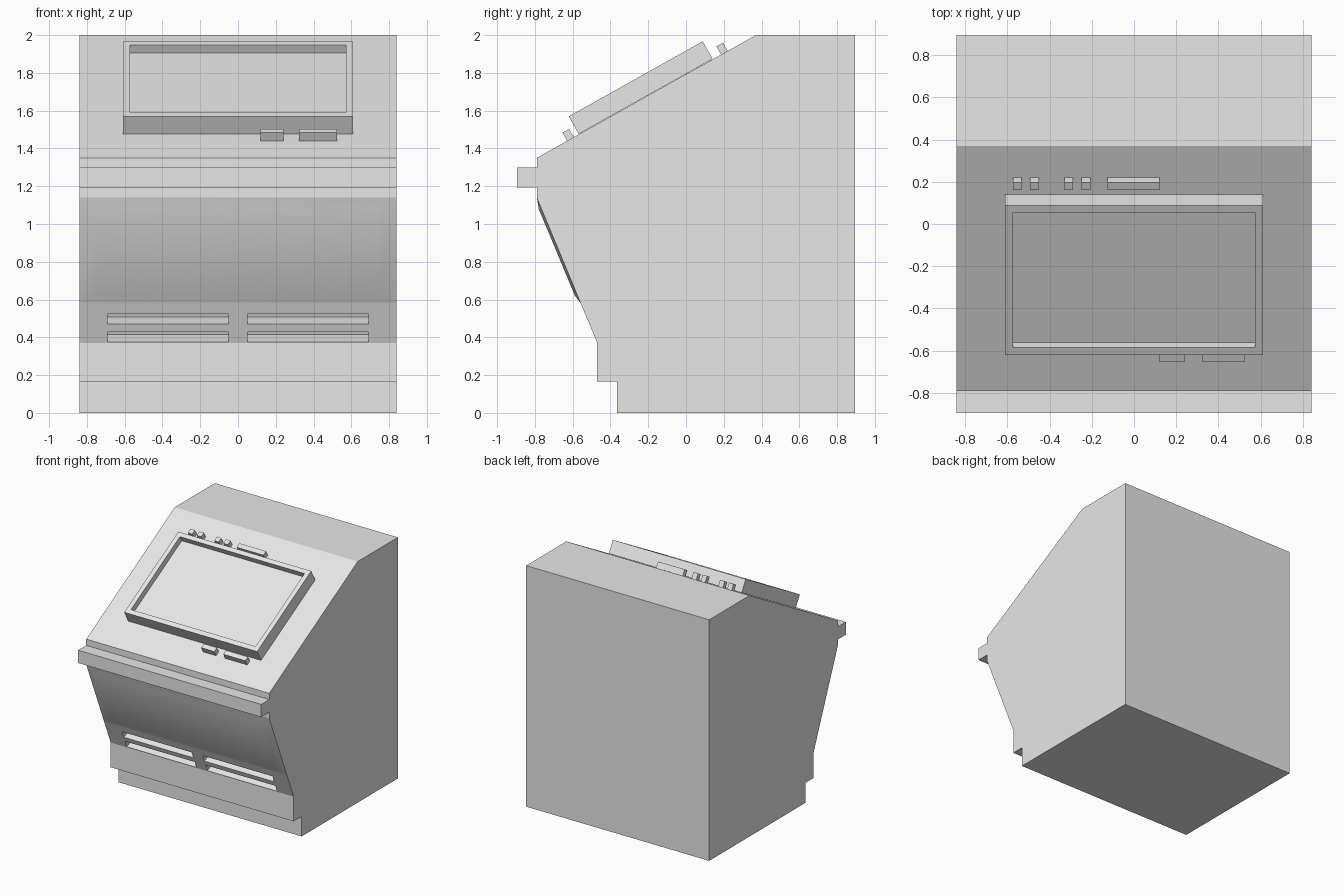
import bpy, bmesh, math
from mathutils import Vector

if "Cube" in bpy.data.objects:
    bpy.data.objects.remove(bpy.data.objects["Cube"])

grey = bpy.data.materials.new("light_grey")
grey.diffuse_color = (0.8, 0.8, 0.8, 1)
grey.use_nodes = True
grey.node_tree.nodes["Principled BSDF"].inputs["Base Color"].default_value = grey.diffuse_color


def make(name, verts, faces):
    me = bpy.data.meshes.new(name)
    me.from_pydata(verts, [], faces)
    bm = bmesh.new()
    bm.from_mesh(me)
    if len(faces) > 5:
        bmesh.ops.recalc_face_normals(bm, faces=bm.faces)
    bm.to_mesh(me)
    bm.free()
    me.materials.append(grey)
    ob = bpy.data.objects.new(name, me)
    bpy.context.collection.objects.link(ob)
    return ob


def extrude_x(name, profile, x0, x1):
    """Sweep a (y, z) outline from x0 to x1."""
    n = len(profile)
    verts = [(x, y, z) for x in (x0, x1) for y, z in profile]
    faces = [list(range(n)), list(range(n, 2 * n))]
    faces += [[i, (i + 1) % n, n + (i + 1) % n, n + i] for i in range(n)]
    return make(name, verts, faces)


def slope_box(name, start, end, x, u, h):
    """Box lying on the slope start->end: x range, range along slope, height range."""
    o, d = Vector(start), (Vector(end) - Vector(start)).normalized()
    n = Vector((-d.y, d.x))
    pts = [o + d * a + n * b for a, b in ((u[0], h[0]), (u[1], h[0]), (u[1], h[1]), (u[0], h[1]))]
    return extrude_x(name, [tuple(p) for p in pts], *x)


def cut(target, cutter):
    m = target.modifiers.new("cut", 'BOOLEAN')
    m.operation, m.solver, m.object = 'DIFFERENCE', 'EXACT', cutter
    cutter.hide_render = True
    cutter.hide_viewport = True
    cutter.display_type = 'WIRE'


# Cabinet body
DESK = ((-0.79, 1.35), (0.37, 2.0))      # sloped control panel
FRONT = ((-0.47, 0.37), (-0.79, 1.14))   # leaning lower front
body = extrude_x("cabinet", [
    (0.895, 0), (0.895, 2), DESK[1], DESK[0], (-0.79, 1.298), (-0.895, 1.298),
    (-0.895, 1.192), (-0.79, 1.192), FRONT[1], FRONT[0], (-0.47, 0.165),
    (-0.365, 0.165), (-0.365, 0)], -0.84, 0.84)

# Vent slots in the lower front
for u0 in (0.006, 0.108):
    for x in ((-0.69, -0.05), (0.05, 0.69)):
        cut(body, slope_box("vent_cutter", *FRONT, x, (u0, u0 + 0.058), (-0.1, 0.1)))

# Shallow raised access panel on the lower front
base = [(-0.84, -0.789, 1.138), (0.84, -0.789, 1.138), (0.84, -0.557, 0.58), (-0.84, -0.557, 0.58)]
top = [(-0.74, -0.780, 1.08), (0.74, -0.780, 1.08), (0.74, -0.588, 0.62), (-0.74, -0.588, 0.62)]
panel = make("access_panel", base + top,
             [[7, 6, 5, 4]] + [[i, i + 4, (i + 1) % 4 + 4, (i + 1) % 4] for i in range(4)])
panel.data.polygons.foreach_set("use_smooth", [True] * 5)

# Screen housing with a recessed screen
housing = slope_box("screen_housing", *DESK, (-0.61, 0.61), (0.255, 1.068), (0.002, 0.109))
cut(housing, slope_box("screen_cutter", *DESK, (-0.572, 0.572), (0.295, 1.03), (0.059, 0.2)))

# Buttons above and below the screen
for x in ((-0.573, -0.532), (-0.492, -0.45), (-0.33, -0.29), (-0.248, -0.206), (-0.125, 0.12)):
    slope_box("upper_button", *DESK, x, (1.118, 1.158), (0, 0.05))
for x in ((0.12, 0.24), (0.323, 0.525)):
    slope_box("lower_button", *DESK, x, (0.184, 0.224), (0, 0.05))
